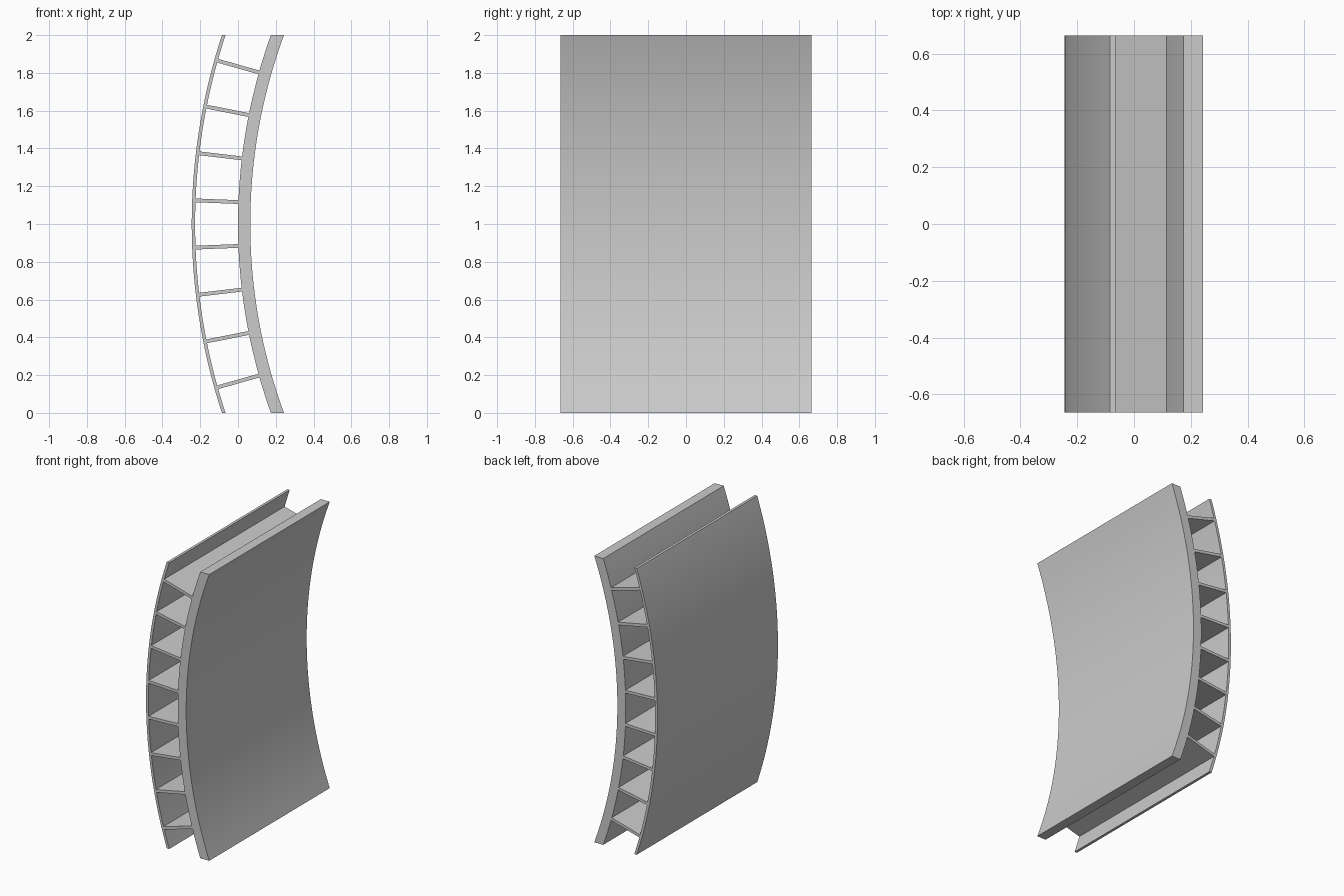
import bpy
import bmesh
from math import asin, cos, sin, radians, sqrt

if "Cube" in bpy.data.objects:
    bpy.data.objects.remove(bpy.data.objects["Cube"], do_unlink=True)

CENTRE_X, CENTRE_Z = 2.957, 1.0   # common axis of all the curved parts
HALF_DEPTH = 0.665
SEGMENTS = 64

grey = bpy.data.materials.new("light grey")
grey.use_nodes = True
grey.diffuse_color = (0.6, 0.6, 0.6, 1)
grey.node_tree.nodes["Principled BSDF"].inputs["Base Color"].default_value = (0.6, 0.6, 0.6, 1)


def extrude_profile(name, profile):
    """Extrude a closed x-z outline along y over the full depth."""
    bm = bmesh.new()
    face = bm.faces.new([bm.verts.new((x, -HALF_DEPTH, z)) for x, z in profile])
    result = bmesh.ops.extrude_face_region(bm, geom=[face])
    moved = [v for v in result["geom"] if isinstance(v, bmesh.types.BMVert)]
    bmesh.ops.translate(bm, verts=moved, vec=(0, 2 * HALF_DEPTH, 0))
    bmesh.ops.recalc_face_normals(bm, faces=bm.faces)
    mesh = bpy.data.meshes.new(name)
    bm.to_mesh(mesh)
    bm.free()
    obj = bpy.data.objects.new(name, mesh)
    mesh.materials.append(grey)
    bpy.context.collection.objects.link(obj)
    bpy.ops.object.select_all(action="DESELECT")
    obj.select_set(True)
    bpy.context.view_layer.objects.active = obj
    bpy.ops.object.shade_smooth_by_angle(angle=radians(30))
    return obj


def arc(radius):
    """Points from z = 0 to z = 2 on a circle about the common axis."""
    limit = asin(1 / radius)
    angles = [limit * (2 * i / SEGMENTS - 1) for i in range(SEGMENTS + 1)]
    return [(CENTRE_X - radius * cos(a), CENTRE_Z + radius * sin(a)) for a in angles]


def curved_wall(name, outer, inner):
    return extrude_profile(name, arc(outer) + arc(inner)[::-1])


def radial_rib(name, angle, outer, inner, thickness):
    c, s = cos(angle), sin(angle)
    corners = [(outer, -1), (outer, 1), (inner, 1), (inner, -1)]
    return extrude_profile(name, [
        (CENTRE_X - r * c + side * thickness / 2 * s,
         CENTRE_Z + r * s + side * thickness / 2 * c) for r, side in corners])


# Thin outer skin and thick inner wall, both trimmed flat at top and bottom
curved_wall("outer_skin", 3.202, 3.184)
curved_wall("inner_wall", 2.957, 2.892)

# Eight evenly spaced ribs joining the two walls
for i in range(8):
    radial_rib(f"rib_{i + 1}", radians(4.5 * (i - 3.5)), 3.188, 2.953, 0.02)
